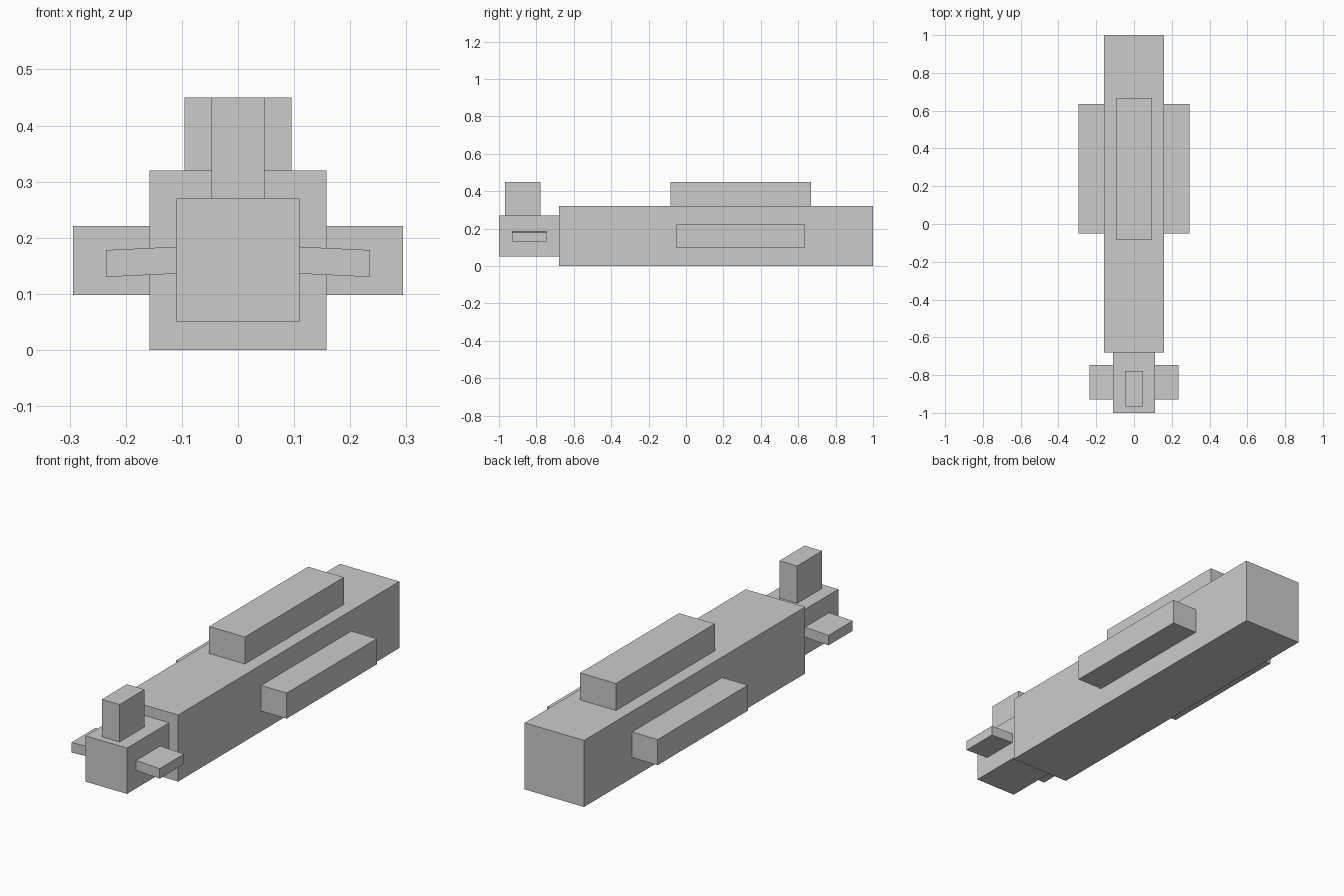
import bpy, bmesh

if "Cube" in bpy.data.objects:
    bpy.data.objects.remove(bpy.data.objects["Cube"])


def prism(name, x0, x1, y0, y1, z0, z1, droop=0.0):
    """Box from its limits; droop lowers the x1 end."""
    bm = bmesh.new()
    bmesh.ops.create_cube(bm, size=1)
    for v in bm.verts:
        outer = v.co.x > 0
        v.co = (x1 if outer else x0,
                y1 if v.co.y > 0 else y0,
                (z1 if v.co.z > 0 else z0) - (droop if outer else 0))
    me = bpy.data.meshes.new(name)
    bm.to_mesh(me)
    bm.free()
    ob = bpy.data.objects.new(name, me)
    bpy.context.collection.objects.link(ob)
    return ob


def mirror_x(ob):
    ob.modifiers.new("mirror", 'MIRROR').use_mirror_merge = False


# Long main body and narrower end block
prism("main_body", -0.158, 0.158, -0.68, 1.0, 0.0, 0.32)
prism("end_block", -0.11, 0.11, -1.0, -0.68, 0.05, 0.27)

# Raised block on the body and upright fin on the end block
prism("top_block", -0.095, 0.095, -0.083, 0.668, 0.32, 0.45)
prism("upright_fin", -0.047, 0.047, -0.967, -0.777, 0.27, 0.45)

# Side pods, one per side
mirror_x(prism("side_pod", 0.158, 0.294, -0.05, 0.635, 0.098, 0.221))

# Slightly drooping side fins on the end block
mirror_x(prism("side_fin", 0.10, 0.235, -0.93, -0.747, 0.1365, 0.1845, droop=0.0065))
